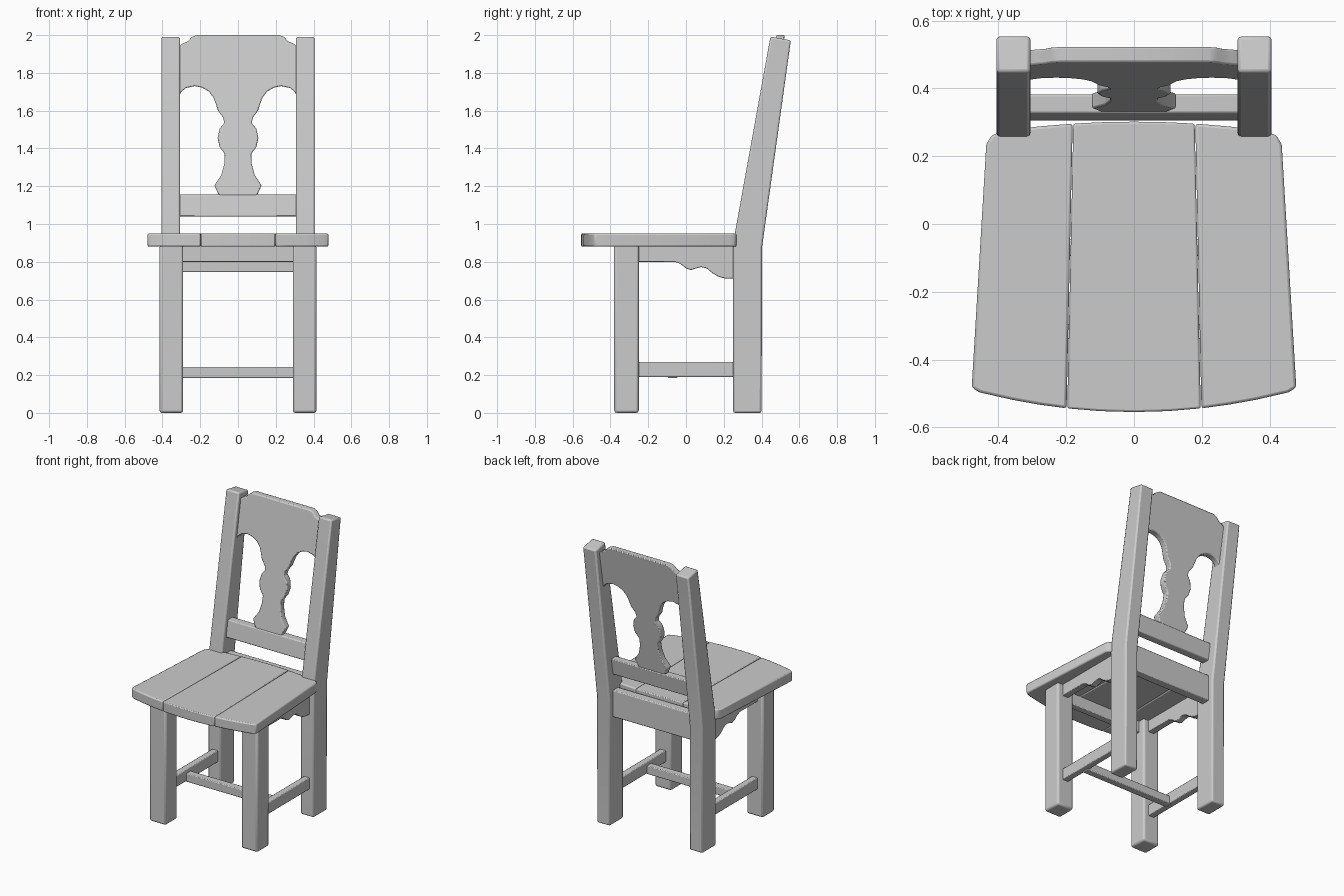
import bpy, bmesh
from mathutils import Vector

if "Cube" in bpy.data.objects:
    bpy.data.objects.remove(bpy.data.objects["Cube"])


def prism(name, pts, axis, lo, hi, bevel=0.01, mirror=False, place=None):
    """Extrude a 2D profile along an axis (x: pts are y,z; y: x,z; z: x,y)."""
    def at(p, t):
        co = {'x': (t, p[0], p[1]), 'y': (p[0], t, p[1]), 'z': (p[0], p[1], t)}[axis]
        return Vector(place(*co) if place else co)
    bm = bmesh.new()
    a = [bm.verts.new(at(p, lo)) for p in pts]
    b = [bm.verts.new(at(p, hi)) for p in pts]
    bm.faces.new(a)
    bm.faces.new(b[::-1])
    n = len(pts)
    for i in range(n):
        j = (i + 1) % n
        bm.faces.new((a[i], b[i], b[j], a[j]))
    bmesh.ops.recalc_face_normals(bm, faces=bm.faces)
    me = bpy.data.meshes.new(name)
    bm.to_mesh(me)
    bm.free()
    ob = bpy.data.objects.new(name, me)
    bpy.context.collection.objects.link(ob)
    if bevel:
        m = ob.modifiers.new("bevel", 'BEVEL')
        m.width, m.segments, m.limit_method = bevel, 2, 'ANGLE'
    if mirror:
        ob.modifiers.new("mirror", 'MIRROR').use_mirror_merge = False
    bpy.ops.object.select_all(action='DESELECT')
    bpy.context.view_layer.objects.active = ob
    ob.select_set(True)
    bpy.ops.object.shade_smooth_by_angle()
    return ob


def rect(a0, a1, b0, b1):
    return [(a0, b0), (a1, b0), (a1, b1), (a0, b1)]


# legs and raked back posts
prism("front_leg", rect(-0.38, -0.25, 0, 0.89), 'x', 0.29, 0.415, 0.013, True)
prism("back_post", [(0.25, 0), (0.40, 0), (0.403, 0.88), (0.555, 1.972),
                    (0.447, 1.992), (0.255, 0.93), (0.25, 0.88)],
      'x', 0.306, 0.406, 0.01, True)

# seat: three planks with bowed front and back edges
def front(x):
    return -0.555 + 0.28 * x * x

def back(x):
    return 0.302 - 0.18 * x * x

fx = (-0.197, -0.1, 0, 0.1, 0.197)
bx = (0.179, 0.09, 0, -0.09, -0.179)
prism("seat_middle_plank", [(x, front(x)) for x in fx] + [(x, back(x)) for x in bx],
      'z', 0.88, 0.95, 0.006)
side = [(x, front(x)) for x in (0.199, 0.28, 0.36, 0.455)] + [(0.479, -0.483), (0.436, 0.235), (0.42, 0.262)]
side += [(x, back(x)) for x in (0.38, 0.28, 0.181)]
prism("seat_side_plank", side, 'z', 0.88, 0.95, 0.008, True)

# aprons under the seat
prism("side_apron", [(-0.26, 0.89), (-0.26, 0.80), (-0.06, 0.80), (-0.03, 0.79), (0.0, 0.765),
                     (0.025, 0.756), (0.05, 0.764), (0.08, 0.772), (0.11, 0.765), (0.14, 0.74),
                     (0.17, 0.722), (0.20, 0.713), (0.26, 0.71), (0.26, 0.89)],
      'x', 0.33, 0.375, 0.004, True)
prism("front_apron", rect(-0.34, -0.295, 0.80, 0.89), 'x', -0.30, 0.30, 0.004)
prism("back_apron", rect(0.305, 0.365, 0.745, 0.93), 'x', -0.315, 0.315, 0.006)

# stretchers
prism("side_stretcher", rect(-0.26, 0.26, 0.19, 0.27), 'x', 0.33, 0.375, 0.005, True)
prism("cross_stretcher", rect(-0.095, -0.045, 0.185, 0.243), 'x', -0.345, 0.345, 0.005)

# backrest: lean follows the posts
def lean(x, y, z):
    return (x, y + 0.355 + 0.172 * (z - 1.155), z)

prism("lower_back_rail", rect(-0.028, 0.028, 1.04, 1.155), 'x', -0.315, 0.315, 0.006, place=lean)

half = [(0.22, 2.0), (0.245, 1.99), (0.265, 1.967), (0.29, 1.957), (0.315, 1.94),
        (0.315, 1.67), (0.30, 1.70), (0.275, 1.72), (0.23, 1.73), (0.19, 1.722), (0.155, 1.702),
        (0.13, 1.67), (0.117, 1.635), (0.106, 1.60), (0.08, 1.565), (0.072, 1.535),
        (0.097, 1.505), (0.108, 1.455), (0.098, 1.41), (0.07, 1.37), (0.072, 1.32),
        (0.088, 1.26), (0.125, 1.205), (0.10, 1.15)]
prism("back_splat", half + [(-x, z) for x, z in reversed(half)],
      'y', -0.023, 0.023, 0.006, place=lean)
